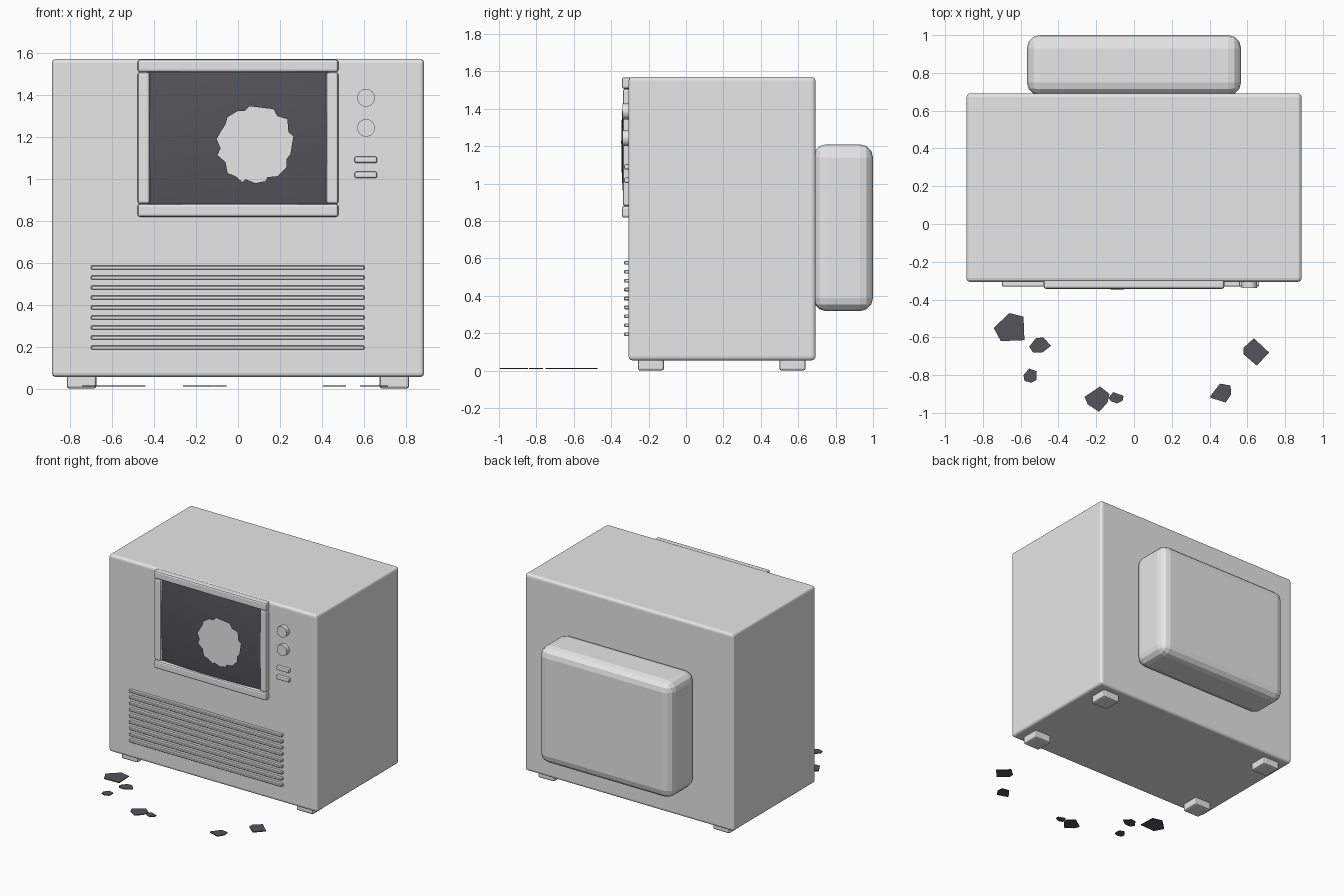
import bpy, bmesh, math
from mathutils import Vector

if "Cube" in bpy.data.objects:
    bpy.data.objects.remove(bpy.data.objects["Cube"])


def material(name, rgb):
    m = bpy.data.materials.new(name)
    m.diffuse_color = (*rgb, 1)
    m.use_nodes = True
    m.node_tree.nodes["Principled BSDF"].inputs["Base Color"].default_value = m.diffuse_color
    return m


GREY = material("light_grey", (0.8, 0.8, 0.8))
DARK = material("dark_glass", (0.09, 0.088, 0.1))


def finish(name, bm, mat, smooth=False):
    bmesh.ops.recalc_face_normals(bm, faces=bm.faces)
    me = bpy.data.meshes.new(name)
    bm.to_mesh(me)
    bm.free()
    me.materials.append(mat)
    ob = bpy.data.objects.new(name, me)
    bpy.context.collection.objects.link(ob)
    if smooth:
        bpy.context.view_layer.objects.active = ob
        ob.select_set(True)
        bpy.ops.object.shade_smooth_by_angle(angle=math.radians(35))
        ob.select_set(False)
    return ob


def box(name, x, y, z, bevel=0.0, segments=2):
    """Bevelled box from (min, max) ranges."""
    bm = bmesh.new()
    bmesh.ops.create_cube(bm, size=1)
    for v in bm.verts:
        v.co = [(r[0] + r[1]) / 2 + c * (r[1] - r[0]) for c, r in zip(v.co, (x, y, z))]
    if bevel:
        bmesh.ops.bevel(bm, geom=bm.edges[:], offset=bevel, segments=segments,
                        profile=0.5, affect='EDGES')
    return finish(name, bm, GREY)


FRONT = -0.307

# Cabinet and the rear tube housing
box("cabinet", (-0.887, 0.887), (FRONT, 0.692), (0.055, 1.57), 0.02, 3)
box("rear_housing", (-0.567, 0.567), (0.68, 1.0), (0.318, 1.21), 0.07, 3)

# Four feet
for sx in (-1, 1):
    for side, y0 in (("front", -0.257), ("back", 0.5)):
        xs = sorted((sx * 0.675, sx * 0.815))
        box(f"{side}_foot", xs, (y0, y0 + 0.139), (0, 0.07), 0.012, 2)

# Screen frame
for name, z in (("frame_top", (1.507, 1.568)), ("frame_bottom", (0.818, 0.88))):
    box(name, (-0.478, 0.478), (-0.343, -0.29), z, 0.012, 2)
for sx in (-1, 1):
    box("frame_side", sorted((sx * 0.42, sx * 0.478)), (-0.338, -0.29), (0.88, 1.507), 0.012, 2)

# Speaker slats
for i in range(9):
    z = 0.195 + i * 0.0477
    box("speaker_slat", (-0.70, 0.602), (-0.331, -0.29), (z - 0.01, z + 0.01), 0.004, 1)

# Push buttons
for z in (1.018, 1.09):
    box("button", (0.555, 0.663), (-0.331, -0.29), (z - 0.015, z + 0.015), 0.008, 2)

# Knobs
for z in (1.242, 1.385):
    bm = bmesh.new()
    bmesh.ops.create_cone(bm, cap_ends=True, segments=24, radius1=0.042, radius2=0.042, depth=0.05)
    for v in bm.verts:
        v.co = (0.61 + v.co.x, -0.314 + v.co.z, z + v.co.y)
    finish("knob", bm, GREY, True)

# Bulging glass with a jagged hole: rings run from the hole out to the frame
HOLE = [(250, 107), (258, 108), (274, 110), (278, 117), (288, 120), (289, 133), (294, 137),
        (291, 155), (287, 160), (287, 168), (278, 177), (268, 178), (266, 182), (256, 184),
        (246, 180), (243, 183), (236, 177), (228, 174), (226, 163), (218, 156), (221, 149),
        (217, 140), (221, 133), (226, 125), (228, 118), (238, 112), (245, 112)]
hole = [Vector(((px - 238.5) / 210.5, (389.5 - pz) / 210)) for px, pz in HOLE]
centre = Vector((0.083, 1.16))
X, Z0, Z1 = 0.435, 0.865, 1.52


def to_border(p):
    d = p - centre
    tx = ((X if d.x > 0 else -X) - centre.x) / d.x if abs(d.x) > 1e-6 else 1e9
    tz = ((Z1 if d.y > 0 else Z0) - centre.y) / d.y if abs(d.y) > 1e-6 else 1e9
    return centre + d * min(tx, tz)


border = [to_border(p) for p in hole]
for corner in (Vector((x, z)) for x in (-X, X) for z in (Z0, Z1)):
    near = min(range(len(hole)), key=lambda i: (hole[i] - centre).angle(corner - centre))
    border[near] = corner

bm = bmesh.new()
RINGS = 6
rings = []
for k in range(RINGS + 1):
    ring = []
    for a, b in zip(hole, border):
        p = a.lerp(b, k / RINGS)
        y = -0.347 + 0.018 * ((p.x / X) ** 2 + ((p.y - 1.195) / 0.33) ** 2)
        ring.append(bm.verts.new((p.x, y, p.y)))
    rings.append(ring)
n = len(hole)
for r0, r1 in zip(rings, rings[1:]):
    for i in range(n):
        j = (i + 1) % n
        bm.faces.new((r0[i], r0[j], r1[j], r1[i]))
glass = finish("broken_screen", bm, DARK, True)
if glass.data.polygons[0].normal.y > 0:
    glass.data.flip_normals()

# Glass shards lying in front
SHARDS = [
    [(-.743, -.55), (-.66, -.472), (-.585, -.49), (-.58, -.615), (-.705, -.62)],
    [(-.555, -.65), (-.52, -.605), (-.48, -.60), (-.44, -.645), (-.485, -.68), (-.535, -.68)],
    [(-.585, -.80), (-.555, -.765), (-.515, -.78), (-.515, -.825), (-.545, -.84), (-.58, -.83)],
    [(-.262, -.915), (-.18, -.86), (-.13, -.90), (-.14, -.945), (-.185, -.995), (-.245, -.955)],
    [(-.135, -.92), (-.11, -.89), (-.055, -.91), (-.06, -.935), (-.09, -.95), (-.12, -.94)],
    [(.405, -.91), (.455, -.845), (.51, -.855), (.515, -.90), (.485, -.945), (.405, -.92)],
    [(.58, -.655), (.635, -.605), (.715, -.68), (.65, -.75), (.58, -.69)],
]
for pts in SHARDS:
    bm = bmesh.new()
    face = bm.faces.new([bm.verts.new((x, y, 0.009)) for x, y in pts])
    top = bmesh.ops.extrude_face_region(bm, geom=[face])["geom"]
    for v in top:
        if isinstance(v, bmesh.types.BMVert):
            v.co.z = 0.015
    finish("glass_shard", bm, DARK)
